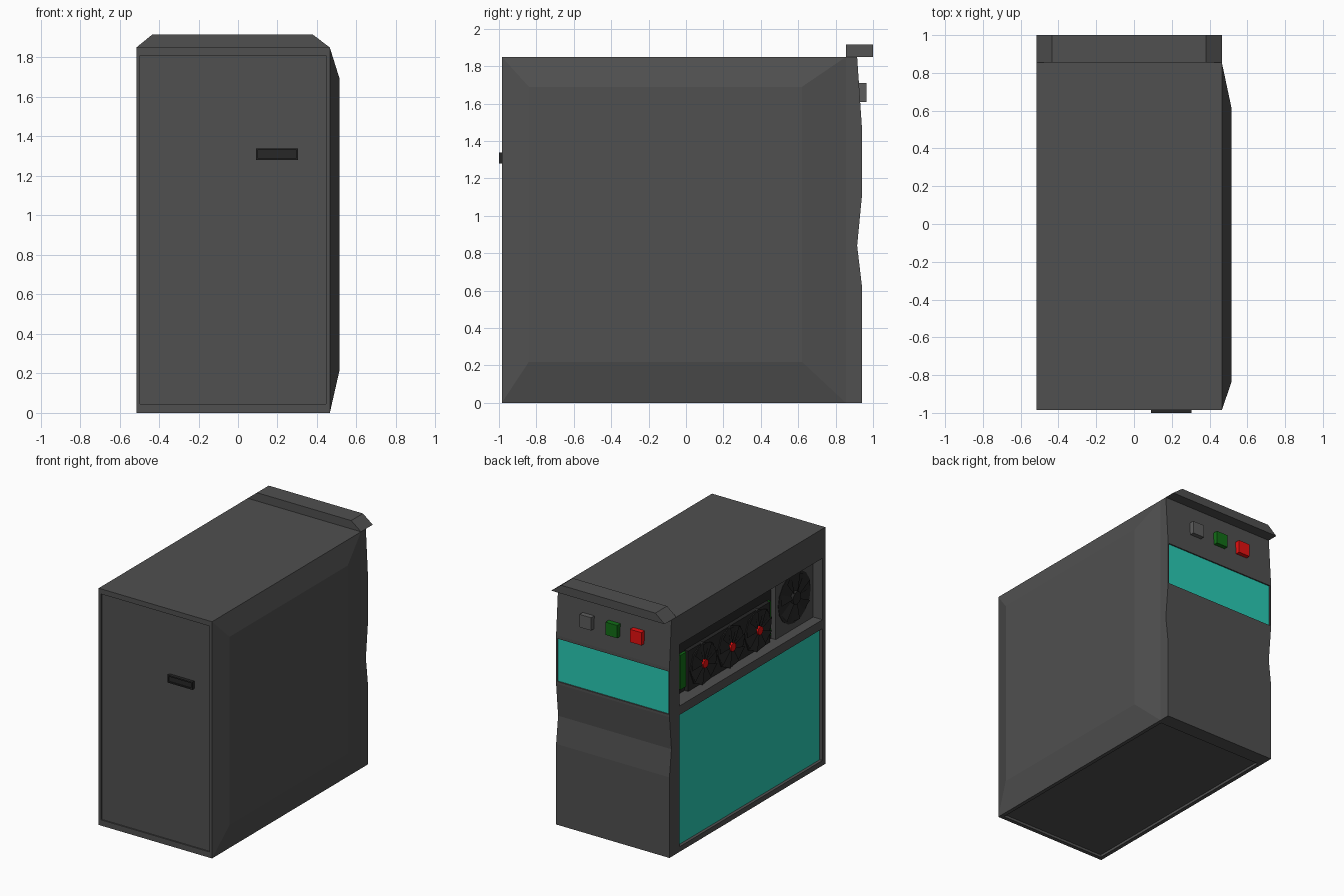
import bpy, bmesh, math
from mathutils import Matrix, Vector

cube = bpy.data.objects.get("Cube")
if cube:
    bpy.data.objects.remove(cube, do_unlink=True)


def material(name, r, g, b):
    m = bpy.data.materials.new(name)
    m.use_nodes = True
    m.diffuse_color = (r, g, b, 1)
    bsdf = next(n for n in m.node_tree.nodes if n.type == 'BSDF_PRINCIPLED')
    bsdf.inputs["Base Color"].default_value = (r, g, b, 1)
    return m


GREY = material("case grey", .08, .08, .08)
LIGHT = material("button grey", .11, .11, .11)
BLACK = material("black plastic", .02, .02, .02)
TEAL = material("teal glass", .022, .6, .46)
RED = material("red", .8, .005, .005)
GREEN = material("green", .006, .155, .008)


def finish(name, bm, mat):
    bmesh.ops.recalc_face_normals(bm, faces=bm.faces)
    me = bpy.data.meshes.new(name)
    bm.to_mesh(me)
    bm.free()
    me.materials.append(mat)
    ob = bpy.data.objects.new(name, me)
    bpy.context.collection.objects.link(ob)
    return ob


def box(name, x, y, z, mat):
    """Box from (low, high) pairs on each axis."""
    bm = bmesh.new()
    bmesh.ops.create_cube(bm, size=1)
    for v in bm.verts:
        v.co = [lo + (c + .5) * (hi - lo) for c, (lo, hi) in zip(v.co, (x, y, z))]
    return finish(name, bm, mat)


def prism(name, outline, place, low, high, mat):
    """Extrude a 2D outline; place(a, b, depth) gives the 3D point."""
    bm = bmesh.new()
    face = bm.faces.new([bm.verts.new(place(a, b, low)) for a, b in outline])
    ext = bmesh.ops.extrude_face_region(bm, geom=[face])['geom']
    shift = Vector(place(0, 0, high)) - Vector(place(0, 0, low))
    bmesh.ops.translate(bm, vec=shift, verts=[v for v in ext if isinstance(v, bmesh.types.BMVert)])
    return finish(name, bm, mat)


def cut(target, x, y, z):
    """Cut a box-shaped recess and remove the cutter."""
    cutter = box("cutter", x, y, z, target.data.materials[0])
    cutter.hide_render = True
    mod = target.modifiers.new("recess", 'BOOLEAN')
    mod.operation, mod.solver, mod.object = 'DIFFERENCE', 'EXACT', cutter
    bpy.context.view_layer.objects.active = target
    bpy.ops.object.modifier_apply(modifier=mod.name)
    bpy.data.objects.remove(cutter, do_unlink=True)


def disc(name, x, y, z, radius, depth, sides, mat):
    """Short cylinder whose axis runs along x, with its outer face at x."""
    bm = bmesh.new()
    turn = Matrix.Translation((x + depth / 2, y, z)) @ Matrix.Rotation(math.pi / 2, 4, 'Y')
    bmesh.ops.create_cone(bm, cap_ends=True, segments=sides, radius1=radius,
                          radius2=radius, depth=depth, matrix=turn)
    return finish(name, bm, mat)


def blades(name, x, y, z, radius, count, fill, pitch, mat):
    """Ring of pitched fan blades facing -x."""
    bm = bmesh.new()
    step = math.tau / count
    for i in range(count):
        corners = []
        for r, t, dx in ((.2, 0, 0), (1, 0, 0), (1, fill, pitch), (.2, fill, pitch)):
            a = (i + t) * step
            corners.append(bm.verts.new((x + dx, y + r * radius * math.cos(a),
                                         z + r * radius * math.sin(a))))
        bm.faces.new(corners)
    return finish(name, bm, mat)


# Case body with recesses for door, base, window and component bay
L, R = -.515, .465
FRONT, BACK, TOP = -.985, .855, 1.85
SIDE = (-.95, .817)
body = box("case_body", (L, R), (FRONT, BACK), (0, TOP), GREY)
cut(body, (L - .1, L + .03), SIDE, (.04, 1.07))
cut(body, (L - .1, L + .13), SIDE, (1.14, 1.62))
cut(body, (L + .02, R - .02), (FRONT - .1, FRONT + .01), (.045, 1.81))
cut(body, (L + .03, R - .03), (FRONT + .03, BACK - .03), (-.1, .02))

# Bulged side panel
bm = bmesh.new()
rings = [(R, FRONT, BACK, 0, TOP), (.515, -.84, .62, .22, 1.69)]
base, cap = [[bm.verts.new((x, y, z)) for y, z in ((y0, z0), (y1, z0), (y1, z1), (y0, z1))]
             for x, y0, y1, z0, z1 in rings]
bm.faces.new(base)
bm.faces.new(cap)
for i in range(4):
    j = (i + 1) % 4
    bm.faces.new((base[i], base[j], cap[j], cap[i]))
finish("bulged_side_panel", bm, GREY)

# Large side window
box("side_window", (L + .024, L + .032), SIDE, (.04, 1.07), TEAL)

# Door handle
box("door_handle", (.09, .305), (-1, FRONT + .012), (1.28, 1.34), BLACK)
handle = bpy.data.objects["door_handle"]
cut(handle, (.1, .295), (-1.1, -.992), (1.29, 1.33))

# Waisted control panel with recessed screen
profile = [(BACK, 0), (.94, 0), (.94, .63), (.915, .84), (.94, 1.1), (.94, 1.48),
           (.915, TOP), (BACK, TOP)]
panel = prism("control_panel", profile, lambda a, b, d: (d, a, b), L, R, GREY)
cut(panel, (L + .01, R - .01), (.925, 1.1), (1.12, 1.455))
box("control_screen", (L + .01, R - .01), (.922, .93), (1.12, 1.455), TEAL)

# Buttons
for name, x, mat in (("grey_button", .195, LIGHT), ("green_button", -.03, GREEN),
                     ("red_button", -.24, RED)):
    box(name, (x - .05, x + .05), (.9, .965), (1.61, 1.71), mat)

# Top lip with sloped ends
lip = [(L, TOP), (R, TOP), (.38, 1.915), (-.435, 1.915)]
prism("top_lip", lip, lambda a, b, d: (a, d, b), BACK, 1, GREY)

# Component bay: dark lining, circuit board and fan shroud
box("bay_lining", (L + .12, L + .135), SIDE, (1.14, 1.62), BLACK)
box("circuit_board", (-.415, -.39), (-.455, .66), (1.18, 1.45), GREEN)
box("fan_shroud", (-.432, -.4), (-.42, .59), (1.145, 1.46), BLACK)
for i, y in enumerate((.41, .07, -.265), 1):
    disc(f"card_fan_rim_{i}", -.44, y, 1.3, .165, .02, 8, BLACK)
    blades(f"card_fan_blades_{i}", -.453, y, 1.3, .16, 9, .92, .012, BLACK)
    disc(f"card_fan_hub_{i}", -.46, y, 1.3, .034, .03, 8, RED)

# Power unit with its fan
box("power_unit", (-.435, -.39), (-.95, -.486), (1.14, 1.62), GREY)
disc("power_fan_opening", -.438, -.715, 1.385, .2, .01, 16, BLACK)
blades("power_fan_blades", -.455, -.715, 1.385, .185, 7, .5, .015, BLACK)
disc("power_fan_hub", -.46, -.715, 1.385, .05, .03, 12, BLACK)
